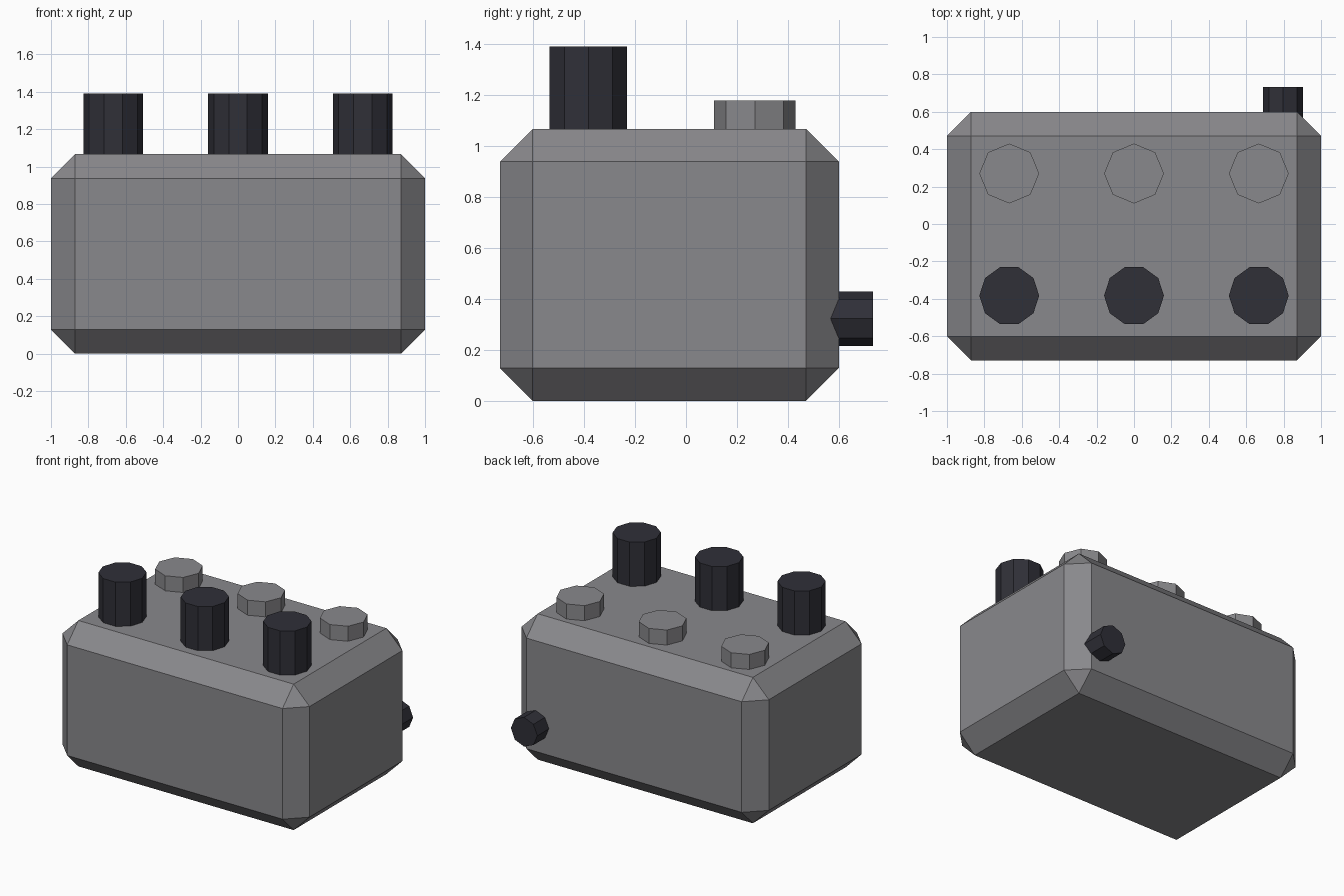
import bpy, bmesh, math
from mathutils import Matrix

if "Cube" in bpy.data.objects:
    bpy.data.objects.remove(bpy.data.objects["Cube"])


def material(name, rgb):
    m = bpy.data.materials.new(name)
    m.diffuse_color = (*rgb, 1)
    m.use_nodes = True
    m.node_tree.nodes["Principled BSDF"].inputs["Base Color"].default_value = m.diffuse_color
    return m


grey = material("metal grey", (0.25, 0.248, 0.262))
dark = material("knob black", (0.029, 0.029, 0.039))


def finish(name, bm, mat):
    bmesh.ops.recalc_face_normals(bm, faces=bm.faces)
    mesh = bpy.data.meshes.new(name)
    bm.to_mesh(mesh)
    bm.free()
    mesh.materials.append(mat)
    obj = bpy.data.objects.new(name, mesh)
    bpy.context.collection.objects.link(obj)
    return obj


def prism(name, sides, radius, length, location, mat, rotation=Matrix()):
    """Capped prism centred on location, with its axis along z before rotation."""
    bm = bmesh.new()
    bmesh.ops.create_cone(bm, cap_ends=True, segments=sides, radius1=radius,
                          radius2=radius, depth=length)
    # put a corner exactly on the +x axis
    v = bm.verts[:][0].co
    turn = Matrix.Rotation(-math.atan2(v.y, v.x), 4, 'Z')
    bmesh.ops.transform(bm, matrix=rotation @ turn, verts=bm.verts)
    obj = finish(name, bm, mat)
    obj.location = location
    return obj


# Chamfered enclosure
X, Y0, Y1, TOP, CHAMFER = 1.0, -0.73, 0.60, 1.067, 0.129
bm = bmesh.new()
bmesh.ops.create_cube(bm, size=1)
bmesh.ops.scale(bm, vec=(2 * X, Y1 - Y0, TOP), verts=bm.verts)
bmesh.ops.translate(bm, vec=(0, (Y0 + Y1) / 2, TOP / 2), verts=bm.verts)
bmesh.ops.bevel(bm, geom=bm.edges[:], offset=CHAMFER, segments=1, affect='EDGES')
finish("enclosure", bm, grey)

# Three columns: tall knob at the front, low foot switch behind
SINK = 0.03
for side, x in (("left", -0.667), ("middle", 0.0), ("right", 0.667)):
    for part, sides, y, z, mat in (("knob", 10, -0.383, 1.39, dark),
                                   ("switch", 8, 0.27, 1.177, grey)):
        length = z - TOP + SINK
        prism(f"{side}_{part}", sides, 0.16, length, (x, y, z - length / 2), mat)

# Cable socket on the back
prism("back_socket", 8, 0.107, 0.23, (0.797, 0.618, 0.322), dark,
      Matrix.Rotation(math.pi / 2, 4, 'X'))
